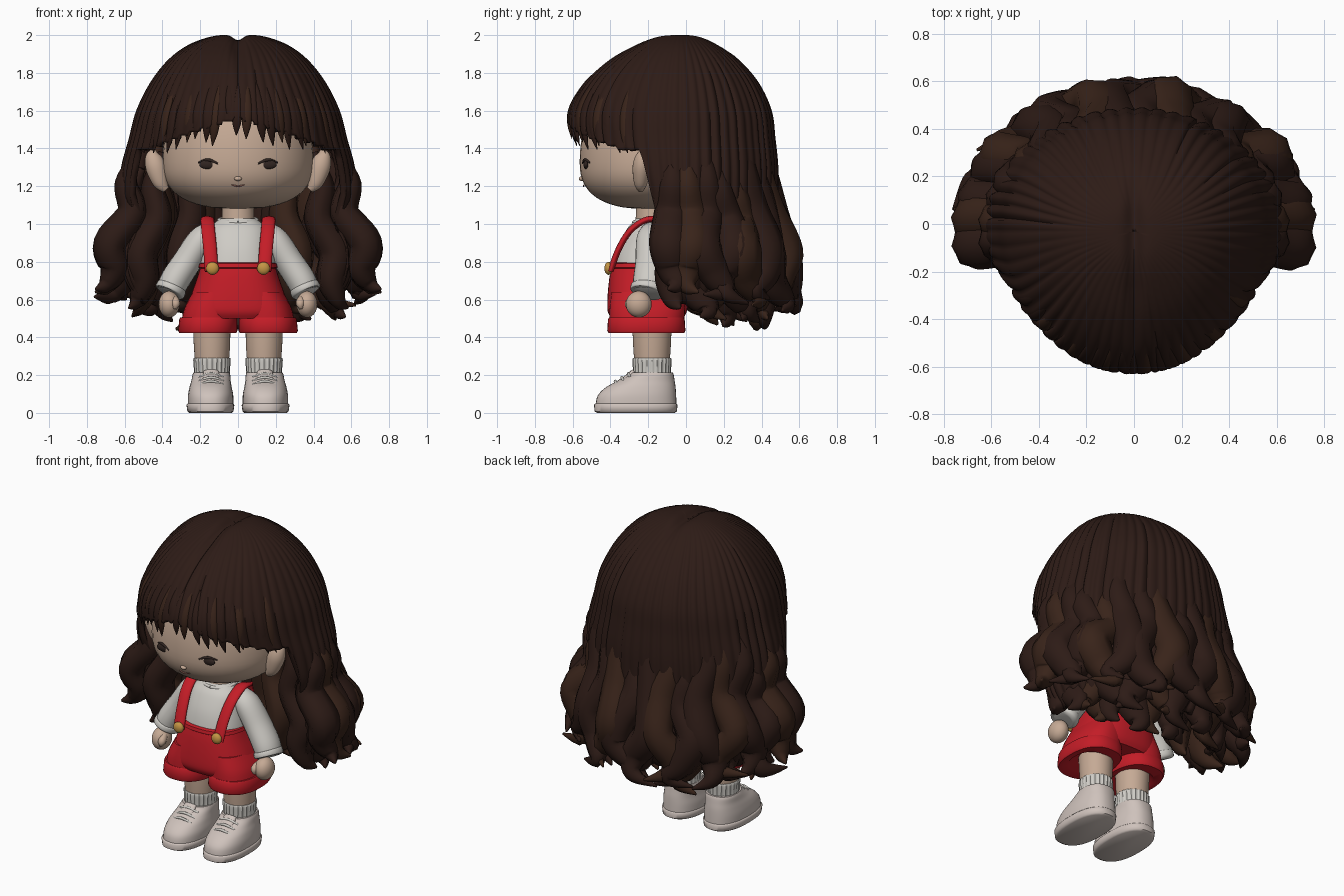
import bpy, bmesh, random
from math import sin, cos, pi, radians, exp
from mathutils import Vector

if "Cube" in bpy.data.objects:
    bpy.data.objects.remove(bpy.data.objects["Cube"])

random.seed(4)


def mat(name, r, g, b):
    m = bpy.data.materials.new(name)
    m.diffuse_color = (r, g, b, 1)
    m.use_nodes = True
    m.node_tree.nodes["Principled BSDF"].inputs["Base Color"].default_value = m.diffuse_color
    return m


HAIR, HAIR2 = mat("hair_dark", .026, .011, .008), mat("hair_brown", .04, .017, .01)
SKIN, RED = mat("skin", .56, .40, .30), mat("red_cloth", .55, .012, .02)
WHITE, SHOE = mat("shirt_white", .62, .60, .56), mat("shoe_cream", .62, .54, .50)
GOLD, DARK = mat("gold", .55, .30, .06), mat("dark", .03, .018, .015)
PINK = mat("lip", .45, .2, .16)


def catmull(pts, n):
    out, last = [], len(pts) - 1
    for i in range(last):
        a, b, c, d = pts[max(i - 1, 0)], pts[i], pts[i + 1], pts[min(i + 2, last)]
        for k in range(n):
            t = k / n
            out.append([.5 * (2 * q + (r - p) * t + (2 * p - 5 * q + 4 * r - s) * t * t
                              + (3 * q - p - 3 * r + s) * t ** 3) for p, q, r, s in zip(a, b, c, d)])
    return out + [list(pts[-1])]


def grid(name, rows, material, closed=True, caps=True, angle=50):
    """Skin a list of equal-length vertex rows."""
    bm = bmesh.new()
    vs = [[bm.verts.new(p) for p in row] for row in rows]
    n = len(rows[0])
    for a, b in zip(vs, vs[1:]):
        for i in range(n if closed else n - 1):
            j = (i + 1) % n
            bm.faces.new((a[i], a[j], b[j], b[i]))
    if caps:
        bm.faces.new(vs[0])
        bm.faces.new(vs[-1])
    bmesh.ops.recalc_face_normals(bm, faces=bm.faces)
    me = bpy.data.meshes.new(name)
    bm.to_mesh(me)
    bm.free()
    me.polygons.foreach_set("use_smooth", [True] * len(me.polygons))
    me.set_sharp_from_angle(angle=radians(angle))
    me.materials.append(material)
    ob = bpy.data.objects.new(name, me)
    bpy.context.collection.objects.link(ob)
    return ob


def sgn_pow(v, p):
    return (1 if v >= 0 else -1) * abs(v) ** p


def loft(name, rings, material, power=1.0, sides=40, n=5, ribs=0):
    """Stack superelliptic rings given as (z, cx, cy, rx, ry)."""
    rows = []
    for z, cx, cy, rx, ry in (catmull(rings, n) if n else rings):
        row = []
        for i in range(sides):
            a = 2 * pi * i / sides
            k = 1 + (.03 * cos(ribs * a) if ribs else 0)
            row.append((cx + rx * k * sgn_pow(cos(a), power), cy + ry * k * sgn_pow(sin(a), power), z))
        rows.append(row)
    return grid(name, rows, material)


def tube(name, pts, material, out, wide=1.0, flat=1.0, sides=12, n=5, ridge=0):
    """Sweep along (x, y, z, radius); 'out' is the direction the flat side faces."""
    path, rows = catmull(pts, n), []
    for i, p in enumerate(path):
        t = Vector(path[min(i + 1, len(path) - 1)][:3]) - Vector(path[max(i - 1, 0)][:3])
        side = t.cross(Vector(out)).normalized()
        up = side.cross(t).normalized()
        row = []
        for k in range(sides):
            a = 2 * pi * k / sides
            r = max(p[3], .002) * (1 + ridge * cos(a * sides / 2))
            row.append(Vector(p[:3]) + side * cos(a) * r * wide + up * sin(a) * r * flat)
        rows.append(row)
    return grid(name, rows, material, angle=80)


def ball(name, c, r, material, low=1.0):
    """Ellipsoid; low < 1 makes the lower half boxier."""
    rows = []
    for i in range(1, 32):
        f = pi * i / 32 - pi / 2
        p = low if f < 0 else 1
        rad, h = cos(f) ** p, sgn_pow(sin(f), p) * (r[3] if f > 0 and len(r) > 3 else r[2])
        rows.append([(c[0] + r[0] * rad * cos(2 * pi * k / 40), c[1] + r[1] * rad * sin(2 * pi * k / 40),
                      c[2] + h) for k in range(40)])
    return grid(name, rows, material, angle=80)


# Head and face
ball("head", (0, -.2, 1.33), (.40, .363, .25, .52), SKIN, .8)
ball("nose", (0, -.553, 1.24), (.02, .014, .012), SKIN)
tube("mouth", [(-.035, -.54, 1.207, .003), (0, -.542, 1.2, .004), (.035, -.54, 1.207, .003)], PINK, (0, -1, 0))
loft("neck", [(.97, 0, -.18, .09, .09), (1.14, 0, -.18, .08, .08)], SKIN)

# Shirt and shorts top
loft("shirt", [(1.03, 0, -.18, .09, .085), (1.01, 0, -.18, .12, .10), (.97, 0, -.185, .16, .13),
               (.88, 0, -.195, .18, .165), (.78, 0, -.2, .20, .185), (.7, 0, -.2, .2, .19)], WHITE, .85)
tube("collar", [(.1 * sin(k * pi / 6), -.18 - .095 * cos(k * pi / 6), 1.02 - .012 * cos(k * pi / 6), .011)
                for k in range(13)], WHITE, (0, 0, 1))
loft("shorts", [(.79, 0, -.2, .195, .19), (.72, 0, -.2, .215, .205), (.62, 0, -.2, .25, .215),
                (.54, 0, -.205, .27, .21), (.5, 0, -.205, .25, .19)], RED, .8)
loft("waistband", [(.765, 0, -.2, .2, .2), (.77, 0, -.2, .21, .207), (.79, 0, -.2, .205, .203),
                   (.795, 0, -.2, .19, .19)], RED, .8, n=0)

# Everything that comes in left and right pairs
for s, tag in ((1, "left"), (-1, "right")):
    ball(tag + "_eye", (s * .16, -.529, 1.315), (.045, .014, .024), DARK)
    tube(tag + "_eyelash", [(s * .105, -.546, 1.32, .005), (s * .16, -.535, 1.34, .008),
                            (s * .21, -.508, 1.325, .004)], DARK, (0, -1, 0))
    tube(tag + "_ear", [(s * .38, -.24, 1.18, .02), (s * .41, -.24, 1.22, .045), (s * .435, -.235, 1.3, .06),
                        (s * .45, -.23, 1.36, .045), (s * .445, -.225, 1.395, .01)], SKIN, (0, -1, 0), .9, .8, 20)
    # Arm
    tube(tag + "_sleeve", [(s * .12, -.18, .97, .05), (s * .19, -.18, .92, .075), (s * .27, -.18, .8, .08),
                           (s * .335, -.19, .7, .082), (s * .36, -.2, .64, .076)], WHITE, (0, -1, 0), .95, 1.1, 24)
    tube(tag + "_sleeve_cuff", [(s * .347, -.197, .675, .07), (s * .35, -.198, .668, .084),
                                (s * .362, -.203, .64, .084), (s * .366, -.205, .632, .06)],
         WHITE, (0, -1, 0), .95, 1.1, 24)
    ball(tag + "_hand", (s * .365, -.25, .575), (.055, .068, .07), SKIN)
    tube(tag + "_thumb", [(s * .34, -.26, .61, .02), (s * .33, -.3, .58, .024), (s * .335, -.305, .55, .008)],
         SKIN, (0, -1, 0))
    # Strap and button
    tube(tag + "_strap", [(s * .1, -.01, .76, .03), (s * .13, -.04, .9, .036), (s * .155, -.12, 1.0, .036),
                          (s * .162, -.2, 1.025, .036), (s * .158, -.29, .97, .036), (s * .148, -.355, .87, .036),
                          (s * .14, -.4, .75, .036)], RED, (0, -.2, .2), 1.0, .45, 16)
    ball(tag + "_button", (s * .135, -.41, .765), (.034, .022, .034), GOLD)
    # Shorts leg with turned-up cuff
    loft(tag + "_shorts_leg", [(.64, s * .12, -.205, .12, .19), (.55, s * .145, -.205, .14, .2),
                               (.46, s * .157, -.21, .145, .195)], RED, .85)
    loft(tag + "_shorts_cuff", [(.505, s * .158, -.21, .135, .18), (.505, s * .158, -.21, .148, .197),
                                (.495, s * .158, -.21, .153, .203), (.435, s * .16, -.21, .157, .207),
                                (.422, s * .16, -.21, .15, .2), (.422, s * .16, -.21, .115, .13),
                                (.45, s * .15, -.2, .1, .1)], RED, .85, n=0)
    # Leg, sock, shoe
    loft(tag + "_leg", [(.5, s * .14, -.18, .1, .105), (.36, s * .138, -.18, .096, .1),
                        (.25, s * .138, -.18, .088, .092)], SKIN)
    loft(tag + "_sock", [(.29, s * .138, -.18, .085, .09), (.285, s * .138, -.18, .096, .1),
                         (.22, s * .138, -.18, .092, .098), (.12, s * .138, -.18, .088, .095)],
         WHITE, sides=96, ribs=24)
    loft(tag + "_shoe", [(.03, s * .145, -.265, .12, .215), (.09, s * .145, -.26, .12, .208),
                         (.135, s * .145, -.24, .112, .185), (.17, s * .143, -.21, .104, .15),
                         (.2, s * .141, -.185, .1, .12), (.215, s * .14, -.18, .095, .11)], SHOE, .85)
    loft(tag + "_sole", [(0, s * .146, -.265, .112, .205), (.008, s * .146, -.266, .122, .218),
                         (.042, s * .146, -.266, .127, .221), (.05, s * .146, -.266, .12, .214)], SHOE, .85, n=0)
    tube(tag + "_shoe_tongue", [(s * .142, -.37, .15, .04), (s * .142, -.32, .18, .045),
                                (s * .142, -.275, .22, .04)], SHOE, (0, -1, 1), 1, .35)
    for k in range(3):
        y, z = -.375 + .035 * k, .16 + .02 * k
        tube(f"{tag}_lace_{k + 1}", [(s * .142 - .065, y + .01, z - .012, .007), (s * .142, y, z + .008, .008),
                                     (s * .142 + .065, y + .01, z - .012, .007)], WHITE, (0, 0, 1), sides=8)

# Hair shell: profile rows of (z, half width, front y, back y)
RINGS = catmull([(2.003, .001, -.031, -.029), (1.995, .13, -.15, .07), (1.95, .26, -.27, .17), (1.87, .37, -.41, .28),
                 (1.75, .465, -.54, .385), (1.6, .54, -.625, .455), (1.45, .58, -.62, .475), (1.3, .62, -.56, .49),
                 (1.15, .63, -.5, .49), (1.0, .58, -.42, .49), (.85, .62, -.4, .5), (.7, .6, -.38, .47),
                 (.55, .5, -.3, .4)], 8)
CY = -.03


def hair_index(z):
    return next(i for i, r in enumerate(RINGS) if r[0] <= z + 1e-6)


def hair_point(th, f, swell=1.0):
    """Point on the hair surface; th = 0 is the back, +-pi the front."""
    i = min(int(f), len(RINGS) - 2)
    z, w, yf, yb = [a + (b - a) * (f - i) for a, b in zip(RINGS[i], RINGS[i + 1])]
    c = cos(th)
    x = w * sin(th) * swell * (1 - .07 * max(0, -c) * abs(sin(th)))
    y = CY + c * swell * ((yb - CY) if c > 0 else (CY - yf))
    parting = max(0, min(1, (z - 1.75) / .2)) * max(0, min(1, (.25 - y) / .2))
    return Vector((x, y, z - .03 * exp(-(x / .035) ** 2) * parting))


rows, STEPS, COLS = [], 64, 336
depth = [random.uniform(.01, .035) for _ in range(57)]
for i in range(COLS + 1):
    d = -180 + 360 * i / COLS
    k = max(0, min(1, (abs(d) - 103) / 9))
    fringe = 1.41 + .16 * max(0, (abs(d) - 125) / 55)
    end = hair_index(.58) * (1 - k) + hair_index(fringe) * k
    groove = abs(sin(radians(d) * 28))
    cut = depth[int((d + 180) / 360 * 56)] * (1 - groove)
    rows.append([hair_point(radians(d), end * j / STEPS, 1 - cut * min(1, j / 16)) for j in range(STEPS + 1)])
shell = grid("hair_shell", rows, HAIR, False, False, 80)
mod = shell.modifiers.new("thickness", 'SOLIDIFY')
mod.thickness, mod.offset = .035, -1
# keep the thickness on the inside
if sum((p.normal.dot(p.center - Vector((0, 0, 1.3)))) for p in shell.data.polygons) < 0:
    shell.data.flip_normals()

# Fringe wisps over the forehead
for k in range(21):
    d = 180 + (k - 10) * 6
    off = abs(k - 10) / 10
    tip = 1.445 - .055 * off + random.uniform(-.02, .03) + (.09 if k == 11 else 0)
    f0, f1 = hair_index(1.76), hair_index(tip)
    lean, pts = random.uniform(-2, 2), []
    for j in range(6):
        p = hair_point(radians(d + lean * j / 5), f0 + (f1 - f0) * j / 5, .975)
        pts.append((*p, (.004, .018, .026, .028, .021, .002)[j]))
    tube(f"fringe_lock_{k + 1}", pts, HAIR2 if k % 3 == 0 else HAIR, (sin(radians(d)), cos(radians(d)), .3),
         1, .55, 10, 4)

# Wavy locks in three layers: (z, width, depth, radius)
WAVE = [(1.38, .53, .40, .02), (1.22, .595, .425, .06), (1.06, .565, .47, .08), (.9, .68, .535, .09),
        (.77, .655, .535, .078), (.68, .70, .56, .045), (.655, .765, .58, .006)]
for layer, (scale, count, spread, drop) in enumerate(((1, 18, 96, 0), (.76, 13, 94, .1), (.45, 8, 76, .1))):
    for k in range(count):
        d = -spread + 2 * spread * k / (count - 1)
        edge = abs(d) > 80
        lift, early, pts = random.uniform(-.03, .04), random.uniform(-.1, .14), []
        phase, side = random.uniform(-.6, .6) + (k % 2) * 2.4, 1 if d > 0 else -1
        for j, (z, w, b, r) in enumerate(WAVE):
            swing = (4 if edge else 9) * sin(phase * side + j * 1.7) * j / 6
            th = radians(d + swing)
            c = cos(th)
            z -= (.1 * max(0, c) + drop - (0 if edge else lift)) * j / 6
            z += 0 if edge else early * max(0, 1 - j / 3)
            bulge = 1 if edge else 1 + .035 * sin(k * 2.1 + j * 1.9) * j / 6
            pts.append((w * scale * bulge * sin(th), CY + c * scale * bulge * (b - CY if c > 0 else .45), z,
                        r * (1 if edge else random.uniform(.9, 1.08))))
        tube(f"wavy_lock_{layer + 1}_{k + 1}", pts, HAIR2 if k % 3 == 1 else HAIR,
             (sin(radians(d)), cos(radians(d)), 0), 1.2 if layer else 1.1, .95, 16, 6, .05)
